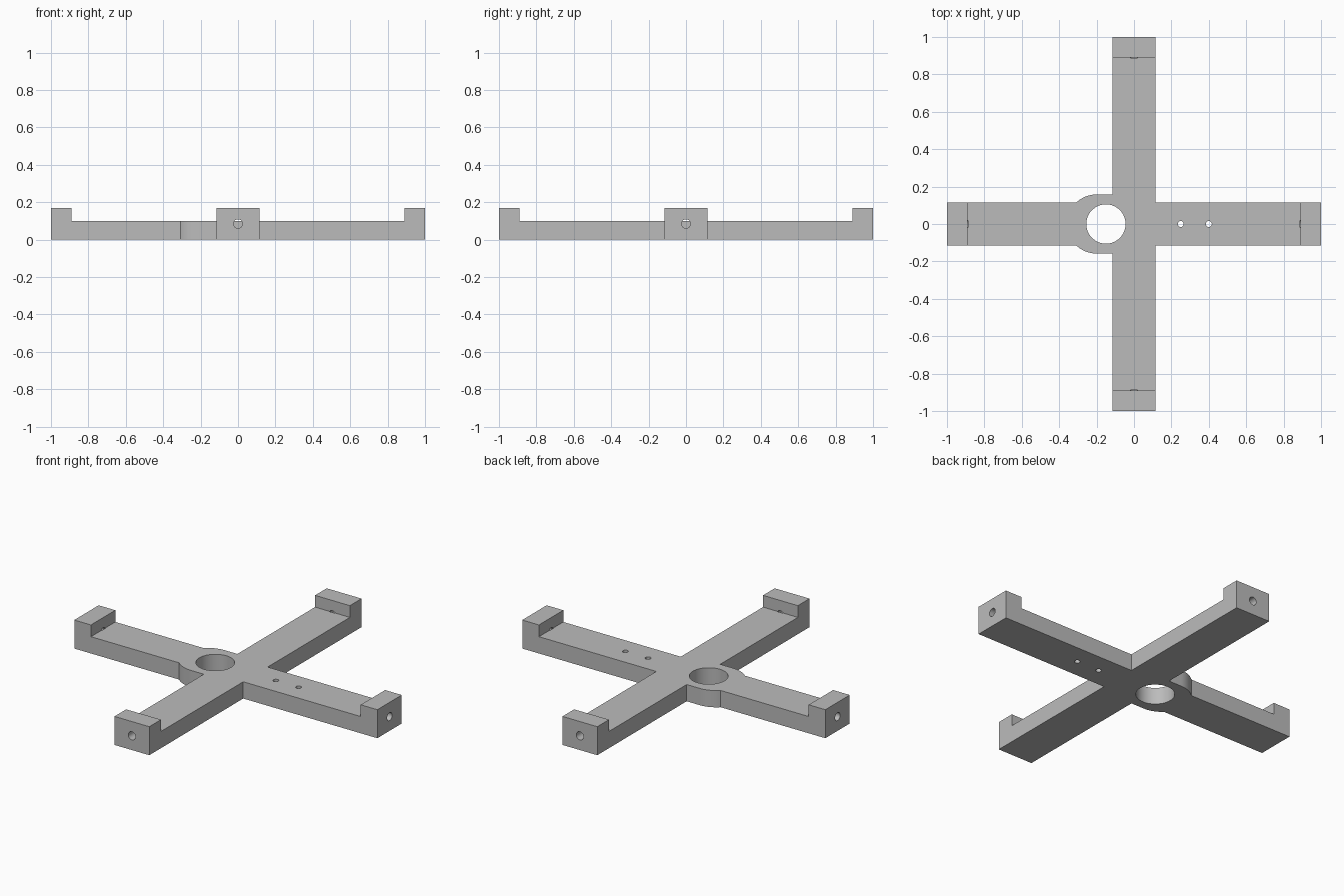
import bpy
import bmesh
from math import cos, sin, pi, radians
from mathutils import Matrix

cube = bpy.data.objects.get("Cube")
if cube:
    bpy.data.objects.remove(cube, do_unlink=True)

HALF = 0.115      # half width of an arm
ARM_TOP = 0.10    # height of the arms
LIP_TOP = 0.17    # height of the raised ends
LIP_IN = 0.89     # inner face of the raised ends

grey = bpy.data.materials.new("light grey")
grey.use_nodes = True
colour = (0.5, 0.5, 0.5, 1)
grey.diffuse_color = colour
grey.node_tree.nodes["Principled BSDF"].inputs["Base Color"].default_value = colour


def add_object(name, bm):
    bmesh.ops.recalc_face_normals(bm, faces=bm.faces)
    mesh = bpy.data.meshes.new(name)
    bm.to_mesh(mesh)
    bm.free()
    obj = bpy.data.objects.new(name, mesh)
    bpy.context.collection.objects.link(obj)
    mesh.materials.append(grey)
    return obj


def cylinder(name, radius, depth, matrix, sides=32):
    bm = bmesh.new()
    bmesh.ops.create_cone(bm, cap_ends=True, segments=sides, radius1=radius,
                          radius2=radius, depth=depth, matrix=matrix)
    return add_object(name, bm)


def cut(target, cutter):
    mod = target.modifiers.new(cutter.name, 'BOOLEAN')
    mod.operation = 'DIFFERENCE'
    mod.solver = 'EXACT'
    mod.object = cutter
    cutter.hide_render = True
    cutter.hide_viewport = True


# Cross outline with the rounded collar bulging along the -x arm
collar_x, collar_r = -0.2, 0.158
steps = 10
upper = []
for i in range(steps + 1):
    a = radians(90) + i / steps * radians(43)
    upper.append((collar_x + collar_r * cos(a), collar_r * sin(a)))
half = [(1, HALF), (HALF, HALF), (HALF, 1), (-HALF, 1), (-HALF, collar_r)]
half += upper + [(upper[-1][0], HALF), (-1, HALF)]
outline = half + [(x, -y) for x, y in reversed(half)]

bm = bmesh.new()
base = bm.faces.new([bm.verts.new((x, y, 0)) for x, y in outline])
top = bmesh.ops.extrude_face_region(bm, geom=[base])["geom"]
bmesh.ops.translate(bm, vec=(0, 0, LIP_TOP),
                    verts=[v for v in top if isinstance(v, bmesh.types.BMVert)])
bmesh.ops.remove_doubles(bm, verts=bm.verts, dist=0.0005)
frame = add_object("cross_frame", bm)

# Lower the arms between the raised ends
bm = bmesh.new()
bmesh.ops.create_cube(bm, size=1, matrix=Matrix.Translation((0, 0, ARM_TOP + 0.1))
                      @ Matrix.Diagonal((2 * LIP_IN, 2 * LIP_IN, 0.2, 1)))
cut(frame, add_object("arm_lowering_cutter", bm))

# Central opening and the two small holes beside it
for name, x, radius, sides in (("central_opening_cutter", -0.15, 0.105, 64),
                               ("inner_hole_cutter", 0.25, 0.016, 16),
                               ("outer_hole_cutter", 0.40, 0.016, 16)):
    cut(frame, cylinder(name, radius, 0.6, Matrix.Translation((x, 0, 0)), sides))

# Screw hole through each raised end
for i in range(4):
    matrix = (Matrix.Rotation(i * pi / 2, 4, 'Z')
              @ Matrix.Translation((LIP_IN + 0.098, 0, 0.085))
              @ Matrix.Rotation(pi / 2, 4, 'Y'))
    cut(frame, cylinder("end_hole_cutter_%d" % (i + 1), 0.024, 0.2, matrix, 24))

# Apply the cuts, then discard the cutters
bpy.context.view_layer.update()
depsgraph = bpy.context.evaluated_depsgraph_get()
result = bpy.data.meshes.new_from_object(frame.evaluated_get(depsgraph))
cutters = [m.object for m in frame.modifiers]
frame.modifiers.clear()
frame.data = result
for cutter in cutters:
    bpy.data.objects.remove(cutter, do_unlink=True)

# Smooth round walls, sharp edges elsewhere
bpy.context.view_layer.objects.active = frame
frame.select_set(True)
bpy.ops.object.shade_smooth_by_angle(angle=radians(30))
